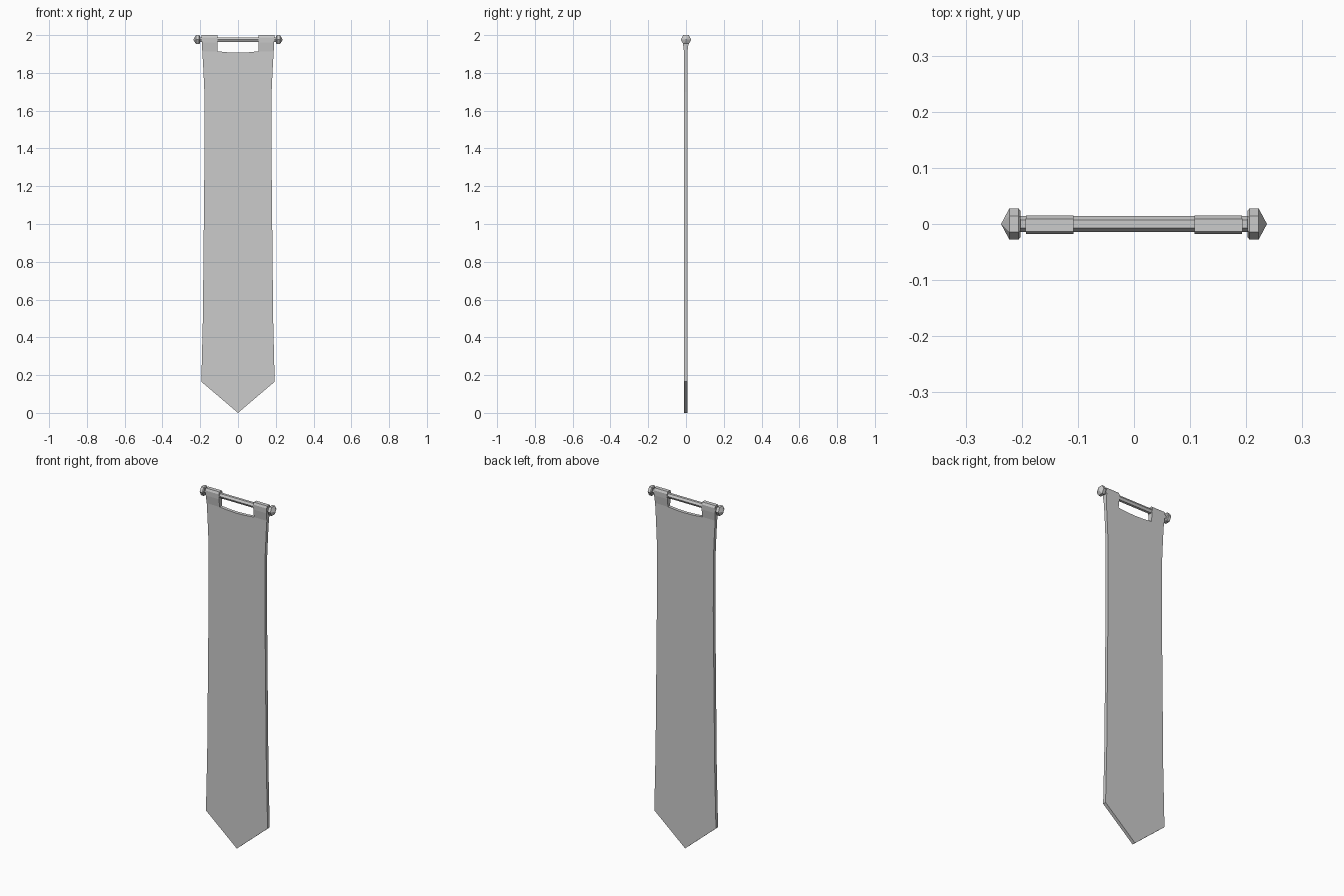
import bpy, bmesh, math
from mathutils import Matrix

cube = bpy.data.objects.get("Cube")
if cube:
    bpy.data.objects.remove(cube, do_unlink=True)

grey = bpy.data.materials.new("plain grey")
grey.use_nodes = True
grey.diffuse_color = (0.6, 0.6, 0.6, 1)
grey.node_tree.nodes["Principled BSDF"].inputs["Base Color"].default_value = (0.6, 0.6, 0.6, 1)

ROD_Z = 1.976
FRONT, BACK = -0.011, 0.008


def finish(name, bm):
    bmesh.ops.recalc_face_normals(bm, faces=bm.faces)
    mesh = bpy.data.meshes.new(name)
    bm.to_mesh(mesh)
    bm.free()
    mesh.materials.append(grey)
    obj = bpy.data.objects.new(name, mesh)
    bpy.context.collection.objects.link(obj)
    return obj


def prism(name, near, far):
    """Solid between two matching outlines."""
    bm = bmesh.new()
    a = [bm.verts.new(p) for p in near]
    b = [bm.verts.new(p) for p in far]
    bm.faces.new(a)
    bm.faces.new(b[::-1])
    for i in range(len(a)):
        j = (i + 1) % len(a)
        bm.faces.new((a[i], b[i], b[j], a[j]))
    return finish(name, bm)


def hex_lathe(name, stations):
    """Six-sided turned shape along x, from (x, radius) stations."""
    bm = bmesh.new()
    rings = []
    for x, r in stations:
        angles = [math.tau * i / 6 for i in range(6)]
        rings.append([bm.verts.new((x, r * math.cos(t), ROD_Z + r * math.sin(t))) for t in angles])
    for a, b in zip(rings, rings[1:]):
        for i in range(6):
            j = (i + 1) % 6
            bm.faces.new((a[i], b[i], b[j], a[j]))
    bm.faces.new(rings[0])
    bm.faces.new(rings[-1])
    bmesh.ops.remove_doubles(bm, verts=bm.verts, dist=0.0001)
    return finish(name, bm)


# Cloth: gently waisted sides, pointed hem and a sagging top edge
side = [(0.194, 0.165), (0.186, 0.5), (0.181, 1.0), (0.177, 1.4),
        (0.178, 1.7), (0.184, 1.83), (0.189, 1.914)]
sag = [(0.108, 1.914), (0.055, 1.909), (0, 1.907)]
half = side + sag
outline = [(0, 0)] + half + [(-x, z) for x, z in half[-2::-1]]
prism("cloth", [(x, FRONT, z) for x, z in outline], [(x, BACK, z) for x, z in outline])

# Tabs: cloth swelling into a loop around the rod
loop = [(FRONT, 1.914), (-0.017, 1.96), (-0.018, 1.988), (-0.013, 2.0),
        (0.009, 2.0), (0.015, 1.988), (0.014, 1.96), (BACK, 1.914)]
for label, s in (("left", 1), ("right", -1)):
    prism(label + "_tab",
          [(s * 0.108, y, z) for y, z in loop],
          [(s * (0.189 + 0.004 * (z - 1.914) / 0.086), y, z) for y, z in loop])

# Rod with a pointed finial at each end
hex_lathe("rod", [(-0.204, 0.0145), (0.204, 0.0145)])
for label, s in (("left", 1), ("right", -1)):
    hex_lathe(label + "_finial", [(s * x, r) for x, r in
              ((0.202, 0.023), (0.206, 0.028), (0.222, 0.028), (0.237, 0))])
